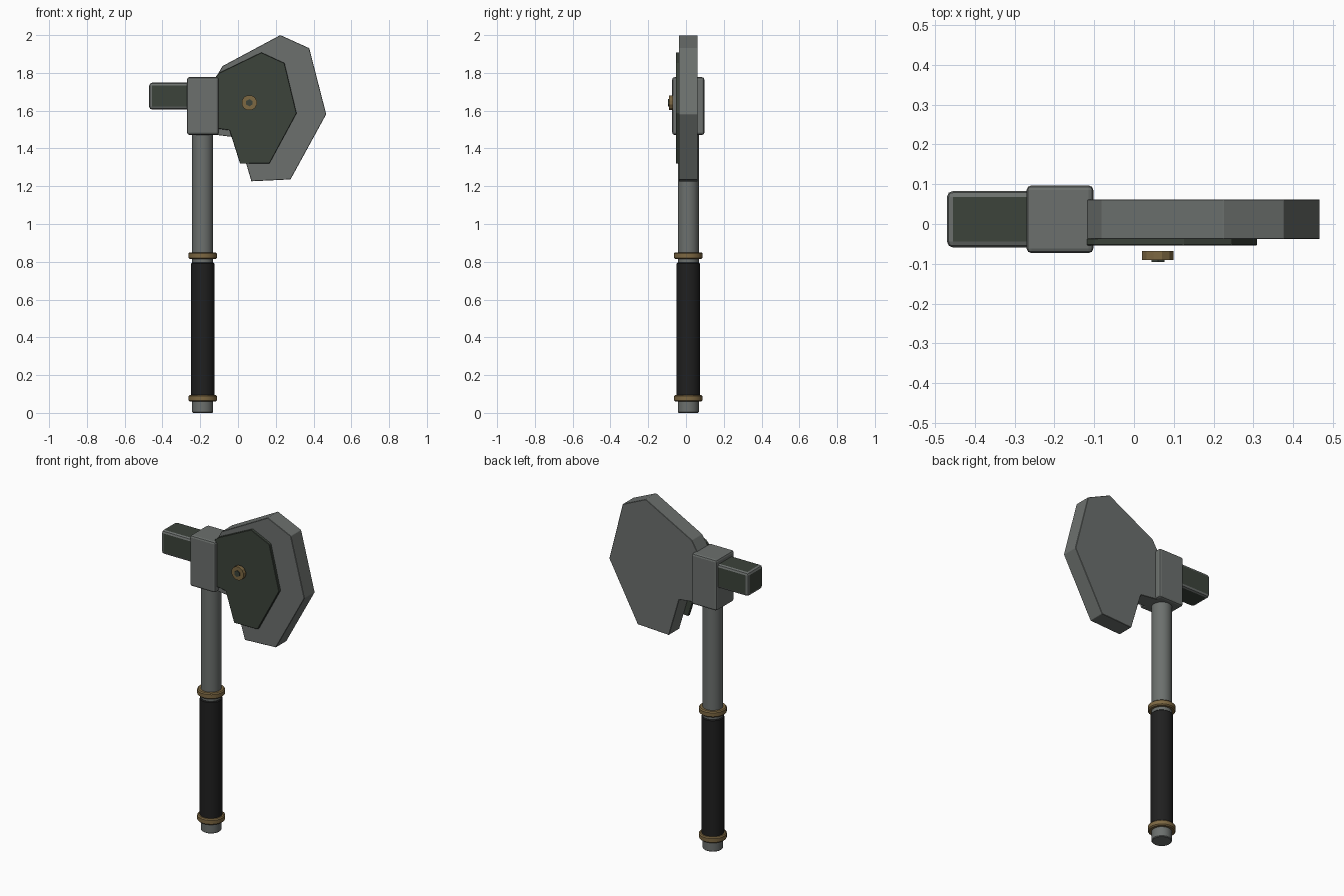
import bpy, bmesh, math
from mathutils import Matrix, Vector

if "Cube" in bpy.data.objects:
    bpy.data.objects.remove(bpy.data.objects["Cube"])


def material(name, rgb):
    m = bpy.data.materials.new(name)
    m.diffuse_color = (*rgb, 1)
    m.use_nodes = True
    m.node_tree.nodes["Principled BSDF"].inputs["Base Color"].default_value = m.diffuse_color
    return m


STEEL = material("grey steel", (0.150, 0.163, 0.155))
DARK = material("dark green steel", (0.045, 0.056, 0.043))
BRASS = material("brass", (0.205, 0.138, 0.055))
BLACK = material("black grip", (0.014, 0.014, 0.014))

AX, AY = -0.187, 0.012      # handle axis


def finish(name, bm, mats, smooth=False):
    bmesh.ops.recalc_face_normals(bm, faces=bm.faces[:])
    me = bpy.data.meshes.new(name)
    bm.to_mesh(me)
    bm.free()
    for m in mats:
        me.materials.append(m)
    ob = bpy.data.objects.new(name, me)
    bpy.context.collection.objects.link(ob)
    if smooth:
        bpy.ops.object.select_all(action='DESELECT')
        ob.select_set(True)
        bpy.context.view_layer.objects.active = ob
        bpy.ops.object.shade_smooth_by_angle(angle=math.radians(35))
    return ob


def box(name, lo, hi, bevel, mats):
    """Bevelled box; the last material goes on the bevels."""
    lo, hi = Vector(lo), Vector(hi)
    bm = bmesh.new()
    bmesh.ops.create_cube(bm, size=1, matrix=Matrix.Translation((lo + hi) / 2)
                          @ Matrix.Diagonal((*(hi - lo), 1)))
    bmesh.ops.bevel(bm, geom=bm.edges[:], offset=bevel, segments=2, profile=0.5,
                    affect='EDGES', material=len(mats) - 1)
    return finish(name, bm, mats)


def lathe(name, profile, mat, sides=24, matrix=Matrix.Translation((AX, AY, 0)),
          closed=False):
    """Spin (radius, height) points round the local z axis."""
    bm = bmesh.new()
    rings = [[bm.verts.new(matrix @ Vector((r * math.cos(a), r * math.sin(a), z)))
              for a in (2 * math.pi * (i + 0.5) / sides for i in range(sides))]
             for r, z in profile]
    pairs = list(zip(rings, rings[1:]))
    if closed:
        pairs.append((rings[-1], rings[0]))
    else:
        bm.faces.new(rings[0])
        bm.faces.new(rings[-1])
    for a, b in pairs:
        for i in range(sides):
            j = (i + 1) % sides
            bm.faces.new((a[i], a[j], b[j], b[i]))
    return finish(name, bm, [mat], smooth=sides > 12)


def slab(name, outline, y0, y1, mat, bevel):
    """Extrude an (x, z) outline along y."""
    bm = bmesh.new()
    face = bm.faces.new([bm.verts.new((x, y0, z)) for x, z in outline])
    ext = bmesh.ops.extrude_face_region(bm, geom=[face])
    moved = [v for v in ext["geom"] if isinstance(v, bmesh.types.BMVert)]
    bmesh.ops.translate(bm, verts=moved, vec=(0, y1 - y0, 0))
    bmesh.ops.bevel(bm, geom=bm.edges[:], offset=bevel, segments=1, affect='EDGES')
    return finish(name, bm, [mat])


def turned(r, z0, z1, b):
    return [(r - b, z0), (r, z0 + b), (r, z1 - b), (r - b, z1)]


# Handle: shaft, grip and two brass collars
lathe("shaft", turned(0.056, 0.0, 1.50, 0.004), STEEL)
lathe("grip", turned(0.062, 0.08, 0.795, 0.005), BLACK)
for label, z in (("lower", 0.060), ("upper", 0.815)):
    lathe(label + "_collar", turned(0.076, z, z + 0.035, 0.006), BRASS)

# Head: socket block and hammer poll with worn grey edges
box("head_block", (-0.27, -0.073, 1.472), (-0.102, 0.097, 1.777), 0.012, [STEEL])
box("hammer_poll", (-0.47, -0.059, 1.606), (-0.25, 0.083, 1.748), 0.015, [DARK, STEEL])

# Blade and the smaller plate on its front
slab("blade", [(-0.118, 1.775), (-0.082, 1.836), (0.224, 2.0), (0.377, 1.931),
               (0.467, 1.581), (0.278, 1.236), (0.071, 1.226), (0.003, 1.457),
               (-0.118, 1.472)], -0.038, 0.062, STEEL, 0.002)
slab("front_plate", [(-0.118, 1.780), (-0.100, 1.800), (0.124, 1.908), (0.246, 1.852),
                     (0.310, 1.586), (0.167, 1.321), (0.011, 1.319), (-0.045, 1.496),
                     (-0.118, 1.506)], -0.054, -0.036, DARK, 0.002)

# Brass boss ring with a dark hexagonal pin, facing the front
boss = Matrix.Translation((0.06, 0, 1.642)) @ Matrix.Rotation(math.pi / 2, 4, 'X')
lathe("boss_ring", [(0.016, 0.068), (0.041, 0.068), (0.041, 0.090), (0.016, 0.090)],
      BRASS, 12, boss, closed=True)
lathe("boss_pin", [(0.019, 0.070), (0.019, 0.096)], DARK, 6, boss)
